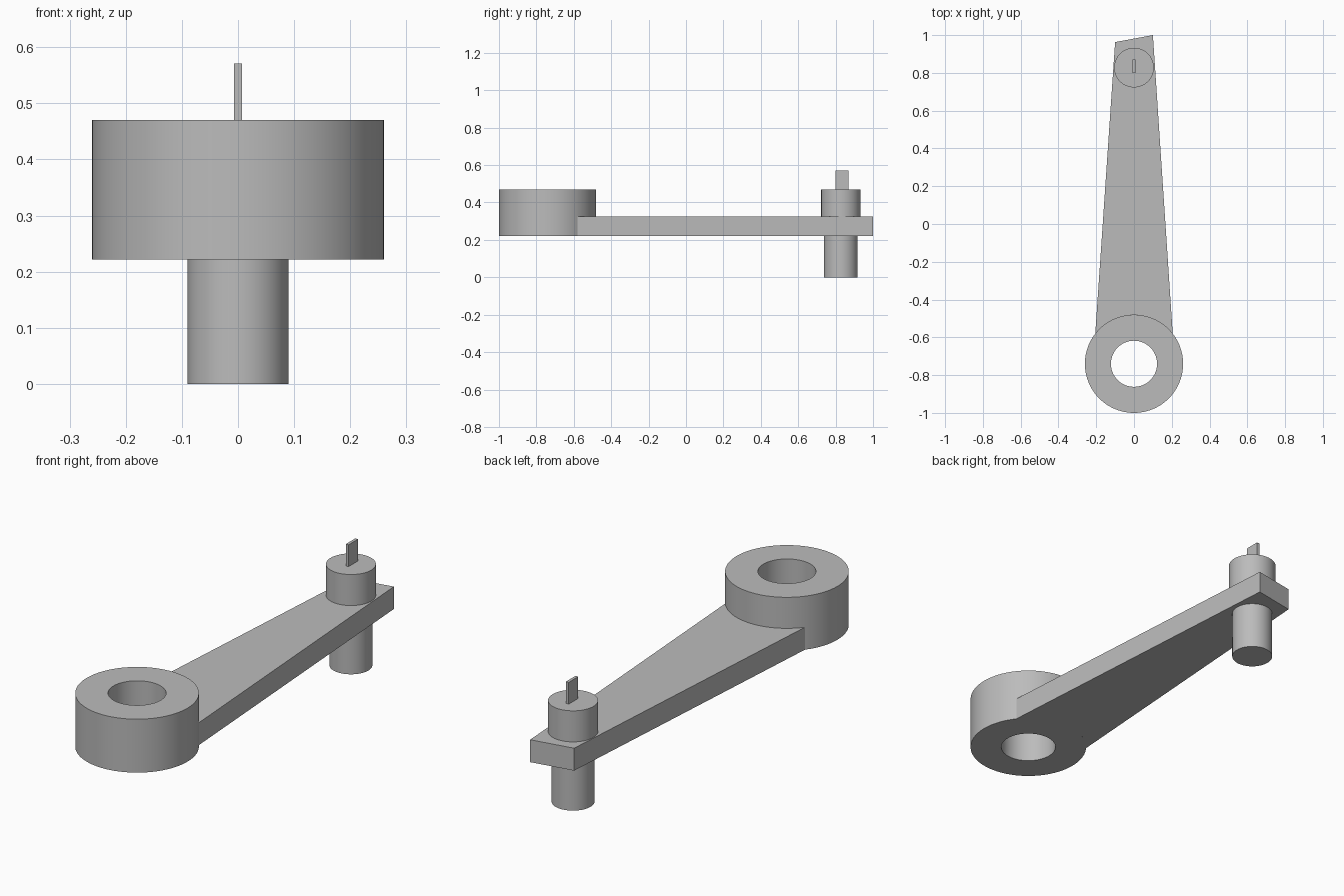
import bpy, bmesh, math
from mathutils import Vector

cube = bpy.data.objects.get("Cube")
if cube:
    bpy.data.objects.remove(cube, do_unlink=True)

steel = bpy.data.materials.new("grey_metal")
steel.use_nodes = True
grey = (0.5, 0.5, 0.5, 1)
steel.diffuse_color = grey
steel.node_tree.nodes["Principled BSDF"].inputs["Base Color"].default_value = grey

HUB_Y, HUB_R, BORE_R = -0.74, 0.26, 0.122
PIN_Y, PIN_R, SHANK_R = 0.828, 0.105, 0.09
ARM_Z, ARM_TOP, TOP_Z = 0.222, 0.326, 0.47


def finish(name, bm, y=0.0):
    bmesh.ops.remove_doubles(bm, verts=bm.verts, dist=1e-5)
    bmesh.ops.recalc_face_normals(bm, faces=bm.faces)
    mesh = bpy.data.meshes.new(name)
    bm.to_mesh(mesh)
    bm.free()
    ob = bpy.data.objects.new(name, mesh)
    ob.location.y = y
    mesh.materials.append(steel)
    bpy.context.collection.objects.link(ob)
    bpy.ops.object.select_all(action='DESELECT')
    ob.select_set(True)
    bpy.context.view_layer.objects.active = ob
    bpy.ops.object.shade_smooth_by_angle(angle=math.radians(30))
    return ob


def lathe(name, profile, y, closed=False):
    """Spin an (r, z) profile about a vertical axis."""
    bm = bmesh.new()
    verts = [bm.verts.new((r, 0, z)) for r, z in profile]
    edges = [bm.edges.new(pair) for pair in zip(verts, verts[1:])]
    if closed:
        edges.append(bm.edges.new((verts[-1], verts[0])))
    bmesh.ops.spin(bm, geom=verts + edges, cent=(0, 0, 0), axis=(0, 0, 1),
                   angle=math.tau, steps=96)
    return finish(name, bm, y)


def extrude(name, outline, z0, z1):
    """Extrude a flat outline upwards."""
    bm = bmesh.new()
    face = bm.faces.new([bm.verts.new((x, y, z0)) for x, y in outline])
    top = bmesh.ops.extrude_face_region(bm, geom=[face])["geom"]
    bmesh.ops.translate(bm, vec=Vector((0, 0, z1 - z0)),
                        verts=[v for v in top if isinstance(v, bmesh.types.BMVert)])
    return finish(name, bm)


# Thick ring at the front with a through bore
lathe("hub_ring", [(BORE_R, ARM_Z), (HUB_R, ARM_Z), (HUB_R, TOP_Z), (BORE_R, TOP_Z)],
      HUB_Y, closed=True)

# Tapered arm: root follows the hub, tip is cut at a slant
half = math.asin(0.205 / HUB_R)
root = [(HUB_R * math.sin(a), HUB_Y + HUB_R * math.cos(a))
        for a in (half * (1 - 2 * i / 32) for i in range(33))]
extrude("tapered_arm", root + [(-0.1, 0.963), (0.1, 1.0)], ARM_Z, ARM_TOP)

# Crank pin: collar above the arm, narrower shank below
lathe("pin_collar", [(0, ARM_TOP), (PIN_R, ARM_TOP), (PIN_R, TOP_Z), (0, TOP_Z)], PIN_Y)
lathe("pin_shank", [(0, 0), (SHANK_R, 0), (SHANK_R, ARM_Z), (0, ARM_Z)], PIN_Y)

# Thin upright tab on the collar
tx, ty = 0.007, 0.035
extrude("pin_tab", [(-tx, PIN_Y + 0.007 - ty), (tx, PIN_Y + 0.007 - ty),
                    (tx, PIN_Y + 0.007 + ty), (-tx, PIN_Y + 0.007 + ty)], TOP_Z, 0.571)
